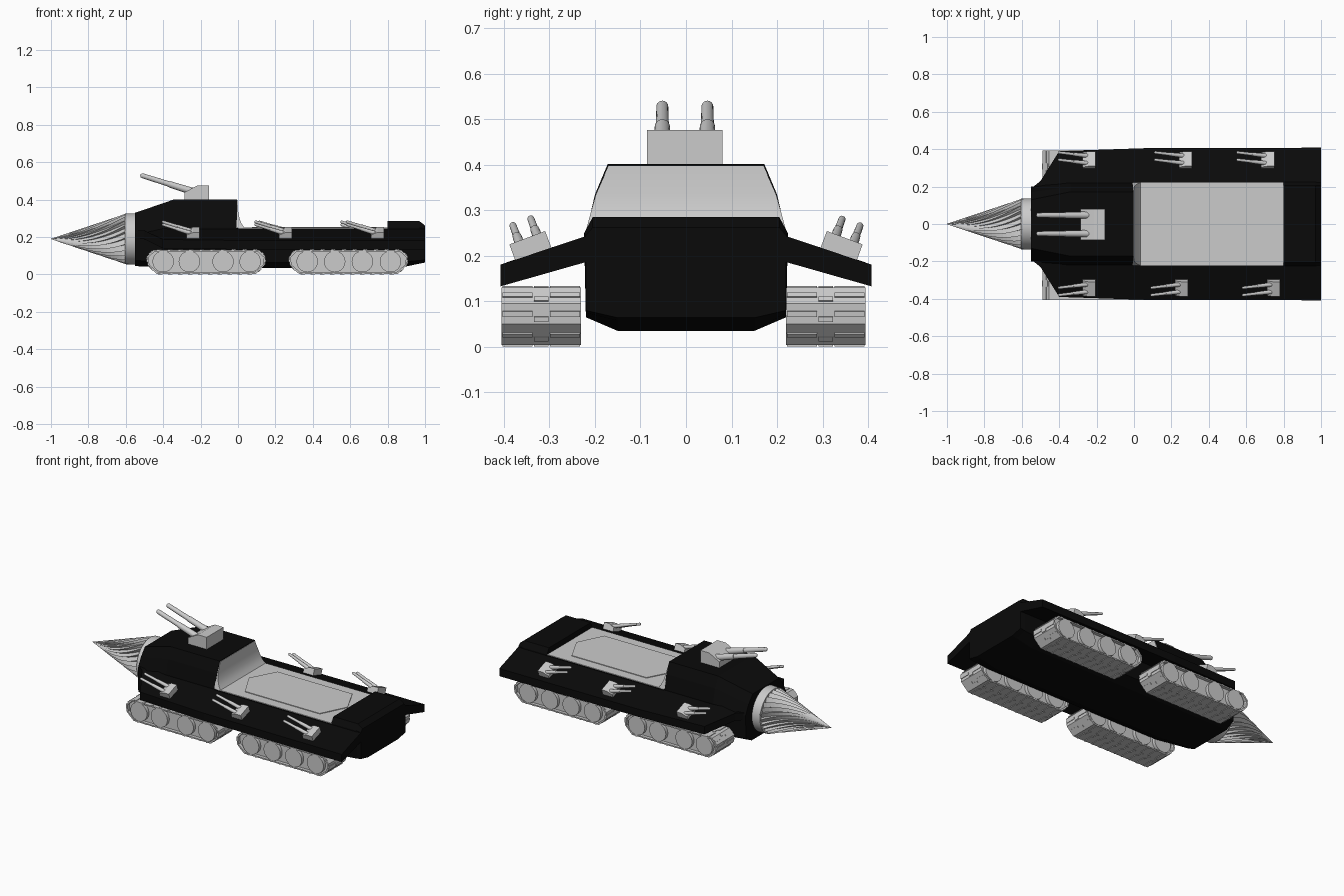
import bpy, bmesh
from math import sin, cos, pi, radians
from mathutils import Vector, Matrix

if "Cube" in bpy.data.objects:
    bpy.data.objects.remove(bpy.data.objects["Cube"])

black = bpy.data.materials.new("black_paint")
black.diffuse_color = (0.003, 0.003, 0.003, 1)
black.use_nodes = True
black.node_tree.nodes["Principled BSDF"].inputs["Base Color"].default_value = black.diffuse_color


def finish(name, bm, mat=None, smooth=False):
    bmesh.ops.recalc_face_normals(bm, faces=bm.faces)
    me = bpy.data.meshes.new(name)
    bm.to_mesh(me)
    bm.free()
    ob = bpy.data.objects.new(name, me)
    bpy.context.collection.objects.link(ob)
    if mat:
        me.materials.append(mat)
    if smooth:
        bpy.ops.object.select_all(action='DESELECT')
        ob.select_set(True)
        bpy.context.view_layer.objects.active = ob
        bpy.ops.object.shade_smooth_by_angle(angle=radians(35))
    return ob


def add_loft(bm, rings, closed=False):
    vs = [[bm.verts.new(p) for p in r] for r in rings]
    n = len(vs[0])
    pairs = list(zip(vs, vs[1:])) + ([(vs[-1], vs[0])] if closed else [])
    for a, b in pairs:
        for i in range(n):
            j = (i + 1) % n
            bm.faces.new((a[i], a[j], b[j], b[i]))
    if not closed:
        bm.faces.new(vs[0])
        bm.faces.new(vs[-1])


def loft(name, rings, mat=None, smooth=False):
    bm = bmesh.new()
    add_loft(bm, rings)
    return finish(name, bm, mat, smooth)


def section(x, half):
    return [(x, y, z) for y, z in half] + [(x, -y, z) for y, z in reversed(half)]


def add_rod(bm, a, b, r1, r2, seg=20):
    a, b = Vector(a), Vector(b)
    rot = (b - a).to_track_quat('Z', 'Y').to_matrix().to_4x4()
    bmesh.ops.create_cone(bm, cap_ends=True, segments=seg, radius1=r1, radius2=r2,
                          depth=(b - a).length, matrix=Matrix.Translation((a + b) / 2) @ rot)


# Hull: front cab, cargo deck, rear block
low = [(.15, .035), (.22, .065)]
cab = low + [(.22, .25), (.2, .335), (.172, .402)]
nose = [(.14, .045), (.195, .075), (.2, .22), (.17, .28), (.13, .33)]
loft("cab_hull", [section(-.55, nose), section(-.34, cab), section(-.005, cab)], black)
deck = low + [(.224, .246)]
loft("deck_hull", [section(-.005, deck), section(.8, deck)], black)
rear = low + [(.224, .25), (.205, .285)]
loft("rear_block", [section(.8, rear), section(.86, rear),
                    section(.97, [(.15, .058), (.22, .075), (.224, .25), (.205, .285)]),
                    section(1, [(.15, .064), (.22, .08), (.22, .245), (.205, .262)])], black)

# Sloping side skirts
for s, side in ((1, "left"), (-1, "right")):
    rings = []
    for x, yi, yo in ((-.55, .15, .19), (-.5, .17, .23), (-.4, .2, .39), (.05, .2, .405), (1, .2, .408)):
        drop = max(yo - .22, 0) * .37
        top = .25 - drop if x > -.45 else .235
        rings.append([(x, s * yi, .25 if x > -.45 else .235), (x, s * yo, top),
                      (x, s * yo, .192 - drop * .85), (x, s * yi, .192)])
    loft(side + "_skirt", rings, black)

# Cargo bed: floor, hexagonal hatch, curved bulkhead
floor = [(0, .222), (.8, .222), (.8, -.222), (0, -.222)]
loft("bed_floor", [[(x, y, z) for x, y in floor] for z in (.243, .25)])
hatch = [(.075, 0), (.16, .16), (.675, .16), (.755, 0), (.675, -.16), (.16, -.16)]
loft("bed_hatch", [[(x, y, z) for x, y in hatch] for z in (.248, .254)])
wall = [(.249, .035, .222), (.27, .02, .216), (.3, .008, .208), (.335, .001, .198), (.398, -.003, .17)]
loft("bulkhead", [[(-.008, w, z), (x, w, z), (x, -w, z), (-.008, -w, z)] for z, x, w in wall],
     smooth=True)

# Drill: collar and twisted saw-tooth cone
bm = bmesh.new()
add_rod(bm, (-.604, 0, .19), (-.54, 0, .19), .135, .137, 48)
finish("drill_collar", bm, smooth=True)
rings = []
teeth, steps = 24, 20
for k in range(steps + 1):
    t = k / steps
    r = .134 * (1 - t) + .001
    ring = []
    for i in range(teeth * 2):
        a = 2 * pi * (i // 2 + (.8 if i % 2 else 0)) / teeth + t * 1.3
        rr = r * (1 if i % 2 else .86)
        ring.append((-.6 - .4 * t, rr * cos(a), .19 + rr * sin(a)))
    rings.append(ring)
loft("drill_bit", rings)


# Twin-barrel turret, built in place and tilted to suit its surface
def turret(name, loc, tilt, body, width, ys, start, tip, r):
    M = Matrix.Translation(loc) @ Matrix.Rotation(tilt, 4, 'X')
    bm = bmesh.new()
    add_loft(bm, [[(x, y, z) for x, z in body] for y in (-width, width)])
    bm.transform(M)
    finish(name + "_housing", bm)
    bm = bmesh.new()
    for y in ys:
        a, b = Vector((start[0], y, start[1])), Vector((tip[0], y, tip[1]))
        add_rod(bm, a, a.lerp(b, .5), r * 1.35, r * 1.15)
        add_rod(bm, a.lerp(b, .48), b, r, r * .9)
        bmesh.ops.create_uvsphere(bm, u_segments=16, v_segments=8, radius=r * .9,
                                  matrix=Matrix.Translation(b))
    bm.transform(M)
    finish(name + "_barrels", bm, smooth=True)


turret("main_turret", (-.22, -.003, .4), 0,
       [(-.065, 0), (.065, 0), (.065, .077), (.005, .077), (-.065, .04)],
       .083, (-.049, .05), (-.01, .04), (-.29, .128), .0145)
small = [(-.035, -.008), (.035, -.008), (.035, .034), (0, .034), (-.035, .018)]
for s, side, xs in ((1, "left", (-.24, .275, .715)), (-1, "right", (-.24, .255, .745))):
    for i, x in enumerate(xs):
        turret(f"{side}_turret_{i + 1}", (x, s * .337, .208), -s * radians(20.5), small,
               .042, (-.02, .022), (-.01, .02), (-.16, .07), .0085)

# Track units: belt loop, tread pads, inner plate and four wheels
outer = [(-.285, .13), (.285, .13), (.318, .095), (.313, .05), (.265, .004),
         (-.265, .004), (-.313, .05), (-.318, .095)]
inner = [(x * .97, .067 + (z - .067) * .88) for x, z in outer]
H = .087


def track(name, cx, cy, side):
    M = Matrix.Translation((cx, cy, 0))
    bm = bmesh.new()
    add_loft(bm, [[(x, -H, z), (x, H, z), (u, H, w), (u, -H, w)]
                  for (x, z), (u, w) in zip(outer, inner)], closed=True)
    bm.transform(M)
    finish(name + "_belt", bm)
    bm = bmesh.new()
    for (x0, z0), (x1, z1) in zip(outer, outer[1:] + outer[:1]):
        a, b = Vector((x0, 0, z0)), Vector((x1, 0, z1))
        d = (b - a).normalized()
        nrm = Vector((-d.z, 0, d.x))
        n = max(1, round((b - a).length / .055))
        for i in range(n):
            c = a.lerp(b, (i + .5) / n)
            for y, w in ((-.052, .066), (.052, .066), (0, .032)):
                off = .012 * d if w < .05 else Vector()
                rot = Matrix((d, (0, 1, 0), nrm)).transposed().to_4x4()
                bmesh.ops.create_cube(bm, size=1, matrix=Matrix.Translation(
                    c + off + Vector((0, y, 0)) + nrm * .0005) @ rot @ Matrix.Diagonal((.012, w, .006, 1)))
    bm.transform(M)
    finish(name + "_pads", bm)
    bm = bmesh.new()
    add_loft(bm, [[(x, y, z) for x, z in inner] for y in (-H + .02, H - .02)])
    bm.transform(M)
    finish(name + "_inner_plate", bm)
    bm = bmesh.new()
    for dx in (-.23, -.09, .09, .235) if cx < 0 else (-.22, -.073, .075, .225):
        add_rod(bm, (dx, -H, .069), (dx, H, .069), .057, .057, 32)
    bm.transform(M)
    finish(name + "_wheels", bm, smooth=True)


for s, side, cy in ((1, "left", .307), (-1, "right", -.318)):
    for end, cx in (("front", -.17), ("rear", .59)):
        track(f"{end}_{side}_track", cx, cy, s)
